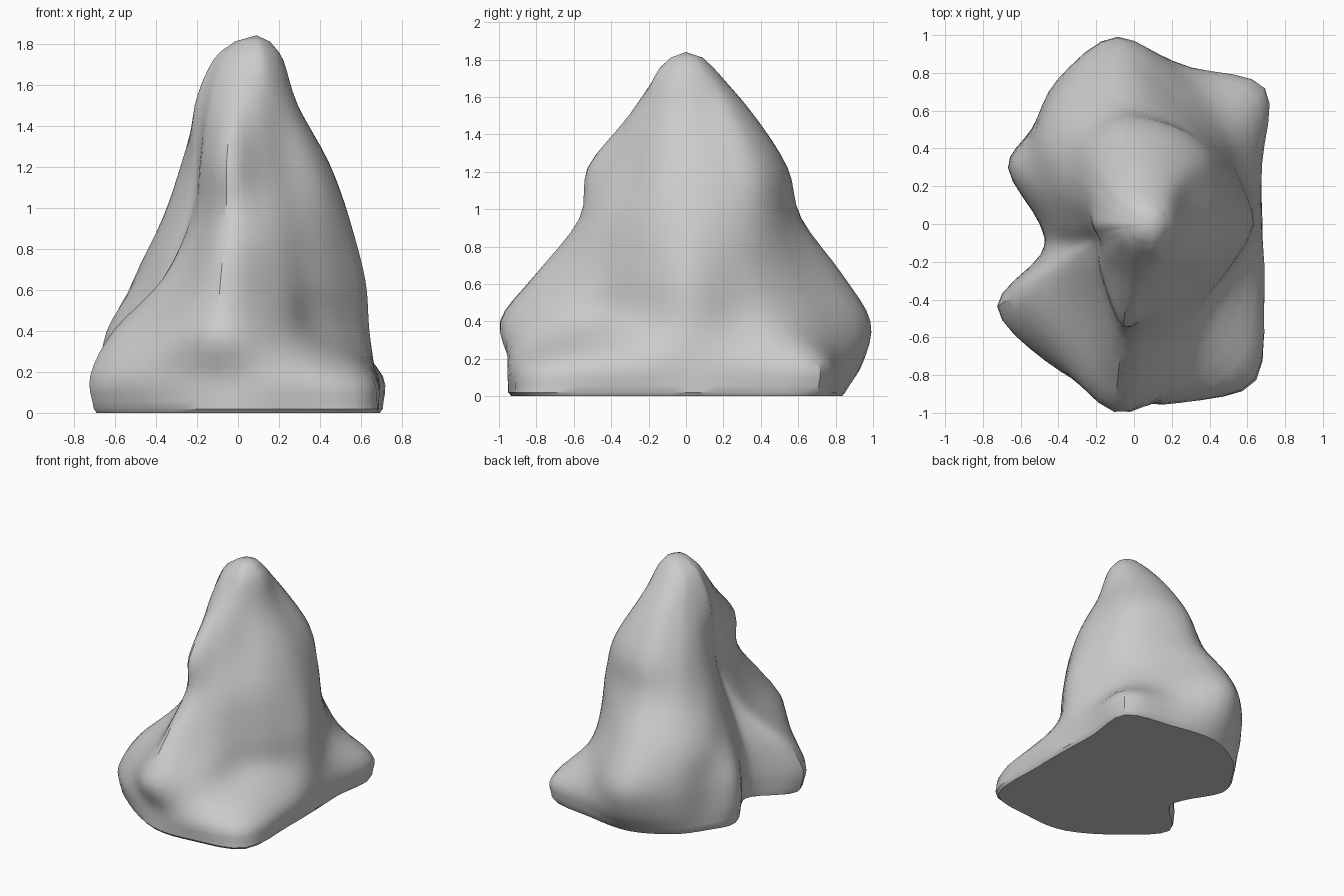
import bpy, bmesh
from math import radians, cos, sin
from mathutils import Vector

if "Cube" in bpy.data.objects:
    bpy.data.objects.remove(bpy.data.objects["Cube"])

# Directions of the spurs and gullies around the rock (degrees)
ANGLES = [0, 25, 46, 70, 95, 118, 137, 156, 180, 198, 211, 237, 264, 285, 308, 335]

# Height : radius in each direction
SECTIONS = [
    (0.02, (.68, .74, .98, .86, .85, .80, .74, .70, .49, .50, .82, .84, .93, .97, 1.05, .75)),
    (0.18, (.67, .74, .98, .88, .95, .85, .74, .73, .50, .52, .84, .86, .93, .97, .99, .75)),
    (0.40, (.64, .63, .72, .80, .99, .86, .73, .70, .48, .48, .71, .76, 1.0, .84, .62, .58)),
    (0.65, (.62, .60, .62, .68, .84, .78, .68, .54, .40, .36, .43, .50, .81, .66, .54, .55)),
    (0.95, (.54, .56, .58, .58, .62, .58, .49, .39, .29, .25, .26, .34, .56, .53, .48, .50)),
    (1.22, (.44, .47, .53, .54, .54, .46, .37, .29, .23, .21, .22, .31, .53, .42, .37, .41)),
    (1.50, (.29, .31, .36, .37, .36, .30, .25, .22, .21, .19, .19, .23, .30, .30, .28, .28)),
    (1.72, (.22, .22, .21, .19, .17, .15, .13, .12, .12, .11, .11, .12, .14, .16, .20, .21)),
]
SUMMIT = Vector((0.09, 0, 1.84))
STEPS = 4


def curve(a, b, c, d, t):
    """Catmull-Rom point between b and c."""
    return 0.5 * (2 * b + (c - a) * t + (2 * a - 5 * b + 4 * c - d) * t * t
                  + (3 * b - a - 3 * c + d) * t ** 3)


def smooth_closed(pts):
    n = len(pts)
    return [curve(pts[i - 1], pts[i], pts[(i + 1) % n], pts[(i + 2) % n], k / STEPS)
            for i in range(n) for k in range(STEPS)]


def smooth_open(pts):
    p = [2 * pts[0] - pts[1]] + pts + [2 * pts[-1] - pts[-2]]
    out = [curve(*p[i:i + 4], k / STEPS) for i in range(len(pts) - 1) for k in range(STEPS)]
    return out + [pts[-1]]


# Cross-sections, plus a small rounded ring below the summit
rings = [smooth_closed([Vector((r * cos(radians(a)), r * sin(radians(a)), z))
                        for a, r in zip(ANGLES, radii)]) for z, radii in SECTIONS]
rings.append([Vector((p.x, p.y, 0)).lerp(Vector((SUMMIT.x, 0, 0)), 0.5) + Vector((0, 0, 1.81))
              for p in rings[-1]])

# Skin the rock from the bottom chamfer up to the summit
columns = [smooth_open(list(col)) for col in zip(*rings)]
columns = [[Vector((c[0].x * .98, c[0].y * .98, 0))] + c for c in columns]
bm = bmesh.new()
grid = [[bm.verts.new(p) for p in col] for col in columns]
n = len(grid)
for i in range(n):
    a, b = grid[i], grid[(i + 1) % n]
    for j in range(len(a) - 1):
        bm.faces.new((a[j], b[j], b[j + 1], a[j + 1]))
top = bm.verts.new(SUMMIT)
for i in range(n):
    bm.faces.new((grid[i][-1], grid[(i + 1) % n][-1], top))

# Flat underside
bm.faces.new([col[0] for col in reversed(grid)])
bmesh.ops.recalc_face_normals(bm, faces=bm.faces)

mesh = bpy.data.meshes.new("rock")
bm.to_mesh(mesh)
bm.free()
rock = bpy.data.objects.new("rock", mesh)
bpy.context.collection.objects.link(rock)
bpy.context.view_layer.objects.active = rock
rock.select_set(True)
bpy.ops.object.shade_smooth_by_angle(angle=radians(35))
